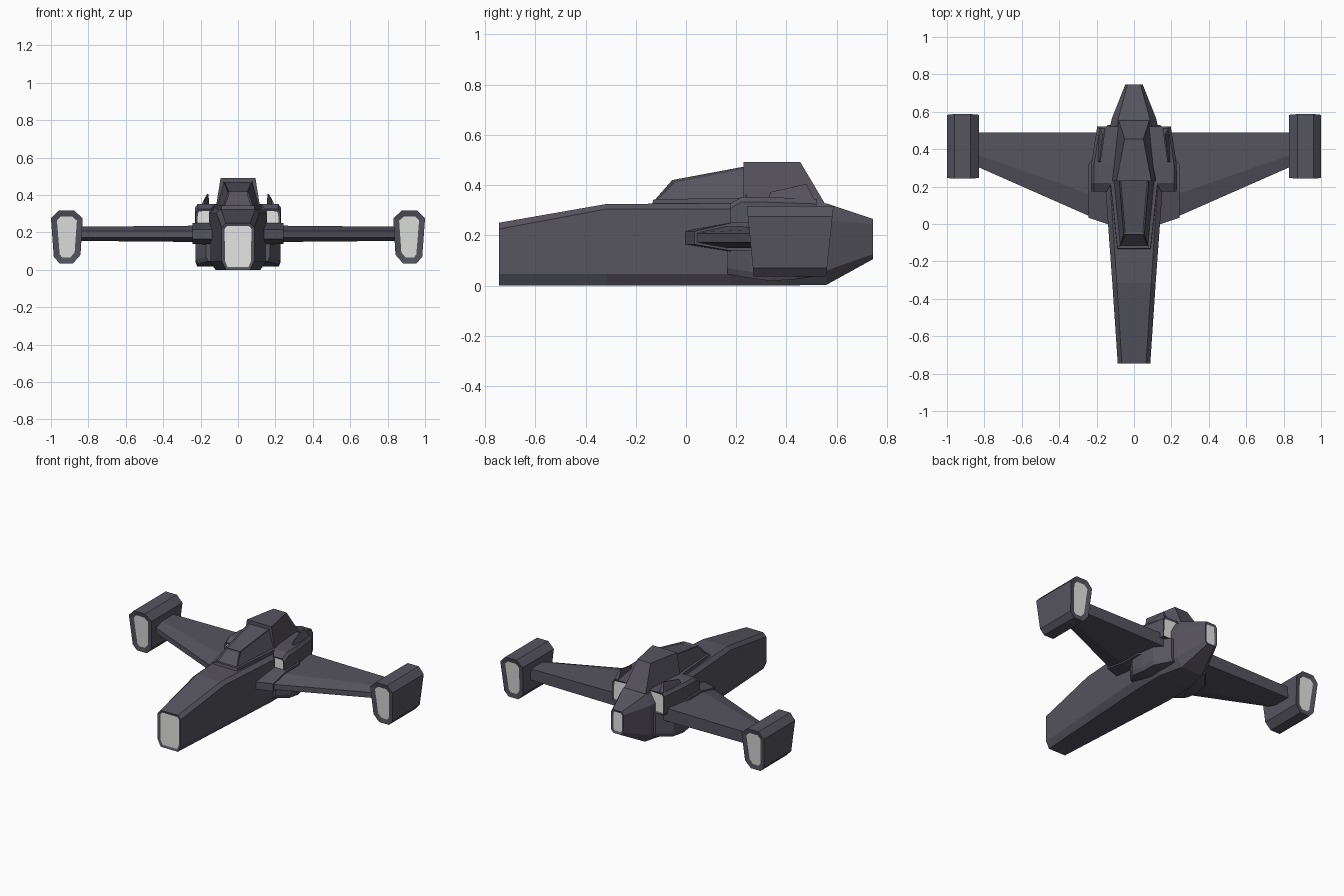
import bpy, bmesh

if "Cube" in bpy.data.objects:
    bpy.data.objects.remove(bpy.data.objects["Cube"])


def material(name, rgb):
    m = bpy.data.materials.new(name)
    m.diffuse_color = (*rgb, 1)
    m.use_nodes = True
    m.node_tree.nodes["Principled BSDF"].inputs["Base Color"].default_value = m.diffuse_color
    return m


HULL = material("dark hull", (0.094, 0.088, 0.112))
PANEL = material("light panel", (0.78, 0.78, 0.77))


def loft(name, rings, mirror=False, panels=(), inset=0.02, depth=-0.006, panes=()):
    """Skin matching rings of points; caps in 'panels' get a light inset, side faces in 'panes' a dark one."""
    bm = bmesh.new()
    vs = [[bm.verts.new(p) for p in r] for r in rings]
    n = len(rings[0])
    caps = {0: bm.faces.new(vs[0]), 1: bm.faces.new(vs[-1])}
    sides = []
    for a, b in zip(vs, vs[1:]):
        sides += [bm.faces.new((a[i], a[(i + 1) % n], b[(i + 1) % n], b[i])) for i in range(n)]
    bmesh.ops.recalc_face_normals(bm, faces=bm.faces[:])
    lit = [caps[k] for k in panels]
    glass = [sides[k] for k in panes] + ([caps[0]] if panes else [])
    for f in lit + glass:
        new = bmesh.ops.inset_individual(bm, faces=[f], thickness=inset, depth=depth)["faces"]
        for g in new:
            g.material_index = 0
        f.material_index = 1 if f in lit else 0
    me = bpy.data.meshes.new(name)
    bm.to_mesh(me)
    bm.free()
    me.materials.append(HULL)
    me.materials.append(PANEL)
    ob = bpy.data.objects.new(name, me)
    bpy.context.collection.objects.link(ob)
    if mirror:
        ob.modifiers.new("mirror", 'MIRROR')
    return ob


def hull_ring(y, wb, w, wt, z0, z1, z2, z3):
    """Symmetric eight-sided hull section."""
    half = [(wb, z0), (w, z1), (w, z2), (wt, z3)]
    return [(x, y, z) for x, z in half] + [(-x, y, z) for x, z in reversed(half)]


def trapezoid(yb, wb, zb, yt, wt, zt):
    return [(-wb, yb, zb), (wb, yb, zb), (wt, yt, zt), (-wt, yt, zt)]


# Main fuselage with lit nose and tail
loft("fuselage", [
    hull_ring(-0.745, 0.065, 0.087, 0.065, 0.0, 0.045, 0.225, 0.25),
    hull_ring(-0.315, 0.09, 0.116, 0.092, 0.0, 0.045, 0.305, 0.325),
    hull_ring(0.18, 0.12, 0.152, 0.125, 0.0, 0.045, 0.305, 0.327),
    hull_ring(0.40, 0.12, 0.152, 0.11, 0.0, 0.045, 0.27, 0.327),
    hull_ring(0.56, 0.08, 0.12, 0.085, 0.003, 0.06, 0.26, 0.327),
    hull_ring(0.745, 0.03, 0.047, 0.035, 0.105, 0.125, 0.245, 0.265),
], panels=(0, 1), inset=0.017)

# Canopy with sill and recessed panes
loft("canopy_sill", [
    trapezoid(-0.138, 0.09, 0.31, -0.13, 0.088, 0.343),
    trapezoid(0.24, 0.13, 0.31, 0.24, 0.128, 0.35)])
loft("canopy", [
    trapezoid(-0.125, 0.08, 0.34, -0.055, 0.055, 0.42),
    trapezoid(0.24, 0.118, 0.34, 0.24, 0.08, 0.475)],
    panes=(1, 2, 3), inset=0.012)

# Raised hump behind the canopy
loft("dorsal_hump", [
    trapezoid(0.23, 0.122, 0.31, 0.23, 0.093, 0.492),
    trapezoid(0.563, 0.085, 0.31, 0.455, 0.05, 0.492)])


# Side engine blocks above the wings, lit at both ends
def nacelle_ring(y, xi, xo, zt):
    return [(xi, y, 0.2), (xo, y, 0.2), (xo, y, zt - 0.02), (xo - 0.015, y, zt), (xi, y, zt)]


loft("upper_nacelle", [
    nacelle_ring(0.175, 0.145, 0.228, 0.325),
    nacelle_ring(0.22, 0.12, 0.23, 0.352),
    nacelle_ring(0.32, 0.10, 0.228, 0.352),
    nacelle_ring(0.52, 0.08, 0.197, 0.345)],
    mirror=True, panels=(0, 1), inset=0.014)


# Lower engine blocks under the wings
def belly_ring(y, xo, z0):
    return [(0.09, y, z0), (xo - 0.01, y, z0), (xo, y, z0 + 0.025), (xo, y, 0.2), (0.09, y, 0.2)]


loft("lower_nacelle", [
    belly_ring(0.165, 0.17, 0.045), belly_ring(0.25, 0.226, 0.03),
    belly_ring(0.34, 0.228, 0.018), belly_ring(0.44, 0.215, 0.025),
    belly_ring(0.53, 0.14, 0.04)], mirror=True)

# Small fins on the nacelles
loft("nacelle_fin", [
    [(0.178, 0.33, 0.335), (0.2, 0.33, 0.335), (0.188, 0.515, 0.335), (0.155, 0.515, 0.335)],
    [(0.178, 0.335, 0.372), (0.184, 0.335, 0.372), (0.166, 0.48, 0.405), (0.157, 0.48, 0.405)]],
    mirror=True)


# Wings and root fairings: blunt leading edge, sloped to a crease, flat behind
def wing_ring(x, y0, yc, y1, zl, zu, dz):
    m = 0.19
    return [(x, y0, m - dz), (x, y0, m + dz), (x, yc, zu), (x, y1, zu), (x, y1, zl), (x, yc, zl)]


loft("wing", [
    wing_ring(0.12, -0.01, 0.12, 0.49, 0.148, 0.237, 0.018),
    wing_ring(0.88, 0.325, 0.385, 0.49, 0.155, 0.23, 0.018)], mirror=True)
loft("wing_root", [
    wing_ring(0.12, -0.008, 0.17, 0.5, 0.135, 0.25, 0.026),
    wing_ring(0.243, 0.033, 0.18, 0.32, 0.138, 0.25, 0.026)], mirror=True)

# Wing tip pods, raked at both ends and lit front and back
POD = [(0.96, 0.316), (0.875, 0.316), (0.83, 0.275), (0.842, 0.08),
       (0.882, 0.035), (0.955, 0.035), (0.985, 0.07), (1.0, 0.275)]


def pod_ring(y_low, y_high):
    return [(x, y_low + (y_high - y_low) * (z - 0.035) / 0.281, z) for x, z in POD]


loft("wing_tip_pod", [pod_ring(0.27, 0.242), pod_ring(0.558, 0.588)],
     mirror=True, panels=(0, 1), inset=0.034)
